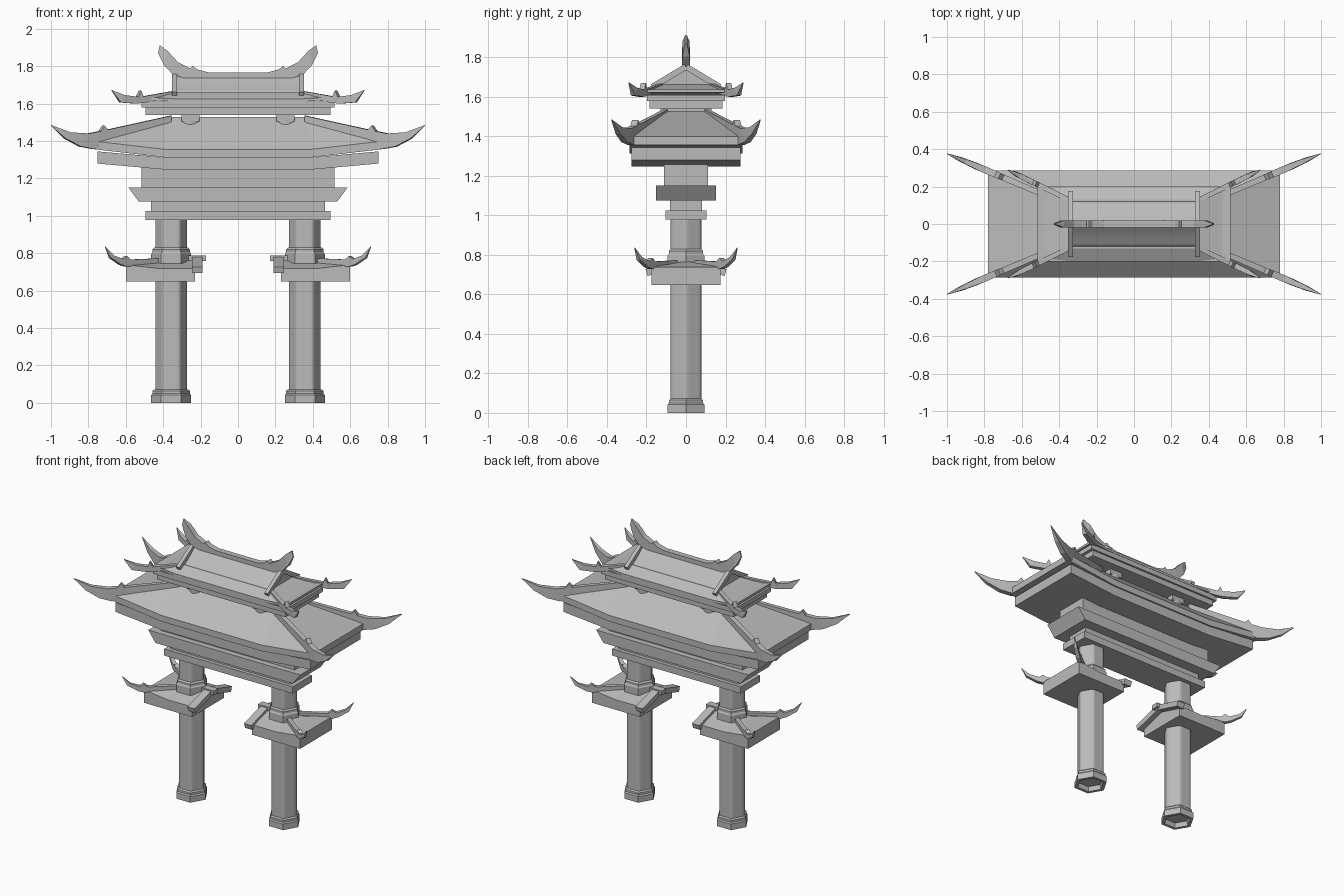
import bpy, bmesh, math
from mathutils import Vector

if "Cube" in bpy.data.objects:
    bpy.data.objects.remove(bpy.data.objects["Cube"])

stone = bpy.data.materials.new("grey_stone")
stone.use_nodes = True
stone.diffuse_color = (0.5, 0.5, 0.5, 1)
stone.node_tree.nodes["Principled BSDF"].inputs["Base Color"].default_value = (0.5, 0.5, 0.5, 1)


def make(name, verts, faces):
    bm = bmesh.new()
    points = [bm.verts.new(v) for v in verts]
    for face in faces:
        bm.faces.new([points[i] for i in face])
    bmesh.ops.recalc_face_normals(bm, faces=bm.faces[:])
    mesh = bpy.data.meshes.new(name)
    bm.to_mesh(mesh)
    bm.free()
    mesh.materials.append(stone)
    obj = bpy.data.objects.new(name, mesh)
    bpy.context.collection.objects.link(obj)
    return obj


def loft(name, rings, closed=False):
    """Skin equal rings of points; cap the ends, or join last to first."""
    n, count = len(rings[0]), len(rings)
    faces = []
    for k in range(count if closed else count - 1):
        a, b = k * n, (k + 1) % count * n
        faces += [(a + i, a + (i + 1) % n, b + (i + 1) % n, b + i) for i in range(n)]
    if not closed:
        faces += [tuple(range(n)), tuple(range((count - 1) * n, count * n))]
    return make(name, [p for ring in rings for p in ring], faces)


def rect(hx, hy, z):
    return [(-hx, -hy, z), (hx, -hy, z), (hx, hy, z), (-hx, hy, z)]


def slab(name, hx, hy, z0, z1, top_hx=None):
    return loft(name, [rect(hx, hy, z0), rect(top_hx or hx, hy, z1)])


def block(name, x0, x1, hy, z0, z1):
    rings = [[(x, -hy, z0), (x, hy, z0), (x, hy, z1), (x, -hy, z1)] for x in (x0, x1)]
    return loft(name, rings)


def lathe(name, x, y, profile, sides, closed=False):
    rings = []
    for r, z in profile:
        angles = [math.tau * i / sides for i in range(sides)]
        rings.append([(x + r * math.cos(a), y + r * math.sin(a), z) for a in angles])
    return loft(name, rings, closed)


def bar(name, start, end, wide, tall):
    """Square beam between two points in a plane of constant x."""
    a, b = Vector(start), Vector(end)
    up = Vector((1, 0, 0)).cross((b - a).normalized()) * tall / 2
    side = Vector((wide / 2, 0, 0))
    return loft(name, [[p - side - up, p + side - up, p + side + up, p - side + up] for p in (a, b)])


def blade(name, tops, bottoms, widths, sx=1, sy=1, x0=0, y0=0, slope=0):
    """Upright tapered plate following the plan line y = y0 + slope * (x - x0)."""
    normal = Vector((-slope, 1, 0)).normalized()
    rings = []
    for top, bottom, w in zip(tops, bottoms, widths):
        ring = []
        for (x, z), s in ((top, -w), (top, w), (bottom, w), (bottom, -w)):
            p = Vector((x, y0 + slope * (x - x0), z)) + normal * s
            ring.append((p.x * sx, p.y * sy, p.z))
        rings.append(ring)
    return loft(name, rings)


def side_name(s):
    return "left" if s > 0 else "right"


def corners(name, tops, bottoms, widths, sides=(1, -1), **line):
    for sx in sides:
        for sy in (1, -1):
            label = f"{name}_{'back' if sy > 0 else 'front'}_{side_name(sx)}"
            blade(label, tops, bottoms, widths, sx, sy, **line)


def bent_eave(name, hx, hy, bend, bottom, top, rise):
    """Eave board whose two ends lift upward."""
    rings = []
    for x in (-hx, -bend, bend, hx):
        lift = rise if abs(x) == hx else 0
        rings.append([(x, -hy, bottom + lift), (x, hy, bottom + lift),
                      (x, hy, top + lift), (x, -hy, top + lift)])
    return loft(name, rings)


# Pillars with hexagonal bases, collars and small side roofs
for s in (1, -1):
    side, px = side_name(s), 0.357 * s
    shaft = lathe(f"{side}_pillar_shaft", px, 0, [(0.09, 0.03), (0.09, 0.99)], 6)
    bevel = shaft.modifiers.new("rounded_corners", "BEVEL")
    bevel.width, bevel.segments, bevel.angle_limit = 0.016, 3, math.radians(40)
    bevel.limit_method = "ANGLE"
    lathe(f"{side}_pillar_base", px, 0, [(0.075, 0.04), (0.085, 0), (0.107, 0), (0.107, 0.042),
          (0.1, 0.05), (0.1, 0.064), (0.09, 0.072), (0.075, 0.072)], 6, True)
    lathe(f"{side}_pillar_collar", px, 0, [(0.107, 0.745), (0.107, 0.795),
          (0.1, 0.805), (0.1, 0.82), (0.09, 0.83)], 6)

    # Side roof: eave board, then hipped outer end and gabled inner end
    rings = []
    for x, lift in ((0.23, 0), (0.42, 0), (0.6, 0.02)):
        rings.append([(s * x, -0.175, 0.648), (s * x, 0.175, 0.648),
                      (s * x, 0.175, 0.718 + lift), (s * x, -0.175, 0.718 + lift)])
    loft(f"{side}_side_eave", rings)
    verts = [(s * x, y, z) for x, y, z in (
        (0.23, -0.175, 0.718), (0.42, -0.175, 0.718), (0.6, -0.175, 0.738),
        (0.6, 0.175, 0.738), (0.42, 0.175, 0.718), (0.23, 0.175, 0.718),
        (0.23, 0, 0.768), (0.44, 0, 0.768))]
    make(f"{side}_side_roof", verts, [(0, 1, 7, 6), (1, 2, 7), (2, 3, 7), (3, 4, 7),
                                      (4, 5, 6, 7), (5, 0, 6), (5, 4, 3, 2, 1, 0)])
    block(f"{side}_side_ridge", s * 0.17, s * 0.3, 0.025, 0.757, 0.787)
    for y in (-1, 1):
        end = "back" if y > 0 else "front"
        bar(f"{side}_side_gable_beam_{end}", (s * 0.218, 0, 0.768), (s * 0.218, y * 0.2, 0.71), 0.055, 0.036)

corners("side_horn",
        [(0.43, 0.772), (0.58, 0.766), (0.6, 0.785), (0.62, 0.768), (0.67, 0.788), (0.71, 0.836)],
        [(0.43, 0.74), (0.58, 0.73), (0.6, 0.728), (0.63, 0.738), (0.685, 0.775), (0.709, 0.83)],
        [0.014, 0.014, 0.014, 0.014, 0.011, 0.002], x0=0.45, y0=0.07, slope=0.73)

# Stacked crossbeams
slab("crossbeam_lower", 0.495, 0.105, 0.978, 1.025)
slab("crossbeam_neck", 0.465, 0.08, 1.025, 1.075)
slab("crossbeam_flared", 0.53, 0.152, 1.075, 1.15, top_hx=0.585)
slab("crossbeam_upper", 0.515, 0.112, 1.15, 1.26)

# Main roof
bent_eave("main_eave_lower", 0.75, 0.275, 0.39, 1.247, 1.312, 0.032)
bent_eave("main_eave_upper", 0.78, 0.285, 0.39, 1.312, 1.355, 0.045)
verts = [(x, y, 1.4 if abs(x) > 0.5 else 1.355) for y in (-0.285, 0.285) for x in (-0.78, -0.39, 0.39, 0.78)]
verts += rect(0.37, 0.09, 1.527)
make("main_roof", verts, [(0, 1, 8), (1, 2, 9, 8), (2, 3, 9), (3, 7, 10, 9), (7, 6, 10),
                          (6, 5, 11, 10), (5, 4, 11), (4, 0, 8, 11), (8, 9, 10, 11)])
corners("main_horn",
        [(0.36, 1.535), (0.7, 1.46), (0.72, 1.482), (0.74, 1.452), (0.8, 1.44), (0.9, 1.446), (1.0, 1.485)],
        [(0.36, 1.49), (0.7, 1.39), (0.73, 1.38), (0.77, 1.356), (0.845, 1.37), (0.925, 1.412), (0.999, 1.48)],
        [0.014, 0.016, 0.017, 0.018, 0.018, 0.013, 0.002], x0=0.35, y0=0.1, slope=0.425)

# Brackets carrying the upper storey
for s in (1, -1):
    side = side_name(s)
    slab(f"{side}_bracket_block", 0.048, 0.13, 1.505, 1.542).location.x = 0.255 * s
    for y in (-1, 1):
        end = "back" if y > 0 else "front"
        lathe(f"{side}_bracket_drum_{end}", 0.255 * s, 0.075 * y, [(0.06, 1.44), (0.06, 1.515)], 16)
slab("upper_storey_lower", 0.495, 0.185, 1.54, 1.578)
slab("upper_storey_upper", 0.515, 0.198, 1.578, 1.61)

# Upper roof: hipped skirt with a curved gable on top
bent_eave("upper_eave", 0.515, 0.2, 0.34, 1.61, 1.625, 0.012)
loft("upper_roof_skirt", [rect(0.515, 0.2, 1.625), rect(0.345, 0.13, 1.662)])
section = [(-0.14, 1.65), (-0.105, 1.672), (-0.06, 1.702), (-0.025, 1.732), (0, 1.757)]
section += [(-y, z) for y, z in reversed(section[:-1])]
gable = loft("upper_roof_gable", [[(x, y, z) for y, z in section] for x in (-0.335, 0.335)])
for face in gable.data.polygons:
    face.use_smooth = len(face.vertices) == 4
for s in (1, -1):
    for y in (-1, 1):
        end = "back" if y > 0 else "front"
        bar(f"{side_name(s)}_gable_beam_{end}", (0.34 * s, 0, 1.752), (0.34 * s, 0.17 * y, 1.65), 0.026, 0.03)
corners("upper_horn",
        [(0.34, 1.668), (0.51, 1.638), (0.525, 1.67), (0.54, 1.636), (0.61, 1.645), (0.675, 1.672)],
        [(0.34, 1.635), (0.5, 1.605), (0.525, 1.602), (0.55, 1.6), (0.63, 1.606), (0.674, 1.667)],
        [0.012, 0.014, 0.014, 0.015, 0.013, 0.002], x0=0.35, y0=0.13, slope=0.49)

# Top ridge with upswept ends and small spurs
tops = [(0.16, 1.767), (0.22, 1.783), (0.24, 1.802), (0.255, 1.788), (0.32, 1.82), (0.375, 1.88), (0.418, 1.912)]
bottoms = [(0.16, 1.73), (0.22, 1.73), (0.24, 1.73), (0.27, 1.73), (0.35, 1.757), (0.395, 1.805), (0.428, 1.87)]
widths = [0.02, 0.02, 0.02, 0.02, 0.02, 0.018, 0.004]
mirror = lambda points: [(-x, z) for x, z in reversed(points)]
blade("top_ridge", mirror(tops) + tops, mirror(bottoms) + bottoms, widths[::-1] + widths)
